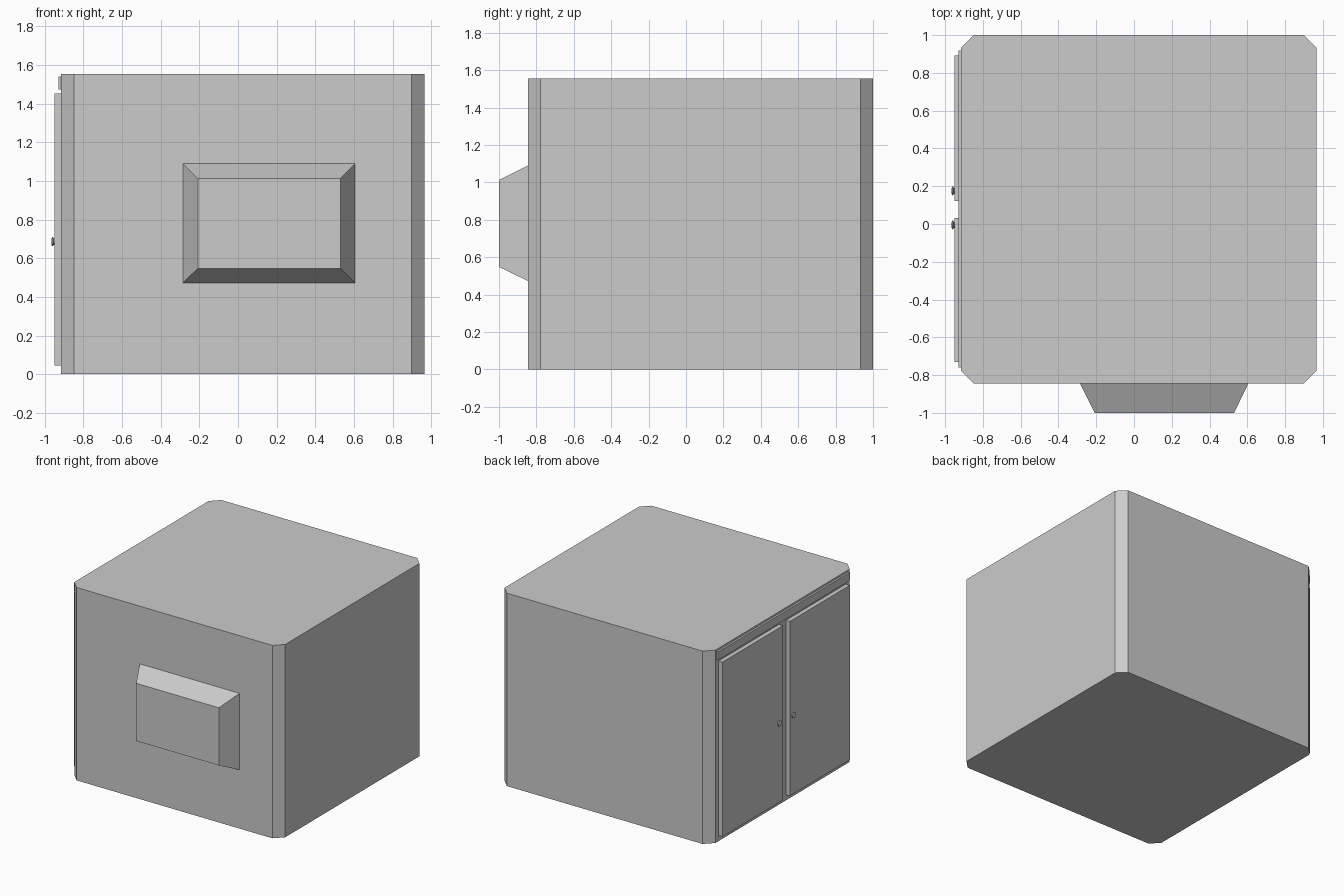
import bpy, bmesh, math

if "Cube" in bpy.data.objects:
    bpy.data.objects.remove(bpy.data.objects["Cube"])


def make(name, rings):
    """Solid skinned through rings of points with closed end caps."""
    bm = bmesh.new()
    loops = [[bm.verts.new(p) for p in r] for r in rings]
    n = len(loops[0])
    for a, b in zip(loops, loops[1:]):
        for i in range(n):
            j = (i + 1) % n
            bm.faces.new((a[i], a[j], b[j], b[i]))
    bm.faces.new(loops[0])
    bm.faces.new(loops[-1])
    bmesh.ops.recalc_face_normals(bm, faces=bm.faces)
    mesh = bpy.data.meshes.new(name)
    bm.to_mesh(mesh)
    bm.free()
    ob = bpy.data.objects.new(name, mesh)
    bpy.context.collection.objects.link(ob)
    return ob


def rect_y(x0, x1, z0, z1, y):
    return [(x0, y, z0), (x1, y, z0), (x1, y, z1), (x0, y, z1)]


def box(name, x0, x1, y0, y1, z0, z1):
    return make(name, [rect_y(x0, x1, z0, z1, y) for y in (y0, y1)])


X0, X1, Y0, Y1, H, C = -0.915, 0.965, -0.845, 1.0, 1.555, 0.067

# Cabinet body with chamfered vertical corners
outline = [(X0 + C, Y0), (X1 - C, Y0), (X1, Y0 + C), (X1, Y1 - C),
           (X1 - C, Y1), (X0 + C, Y1), (X0, Y1 - C), (X0, Y0 + C)]
make("cabinet_body", [[(x, y, z) for x, y in outline] for z in (0, H)])

# Tapered box on the front
make("front_housing", [rect_y(-0.285, 0.605, 0.473, 1.09, Y0),
                       rect_y(-0.208, 0.53, 0.548, 1.013, -1.0)])

# Trim strip above the doors
box("top_trim", -0.93, X0, -0.76, 0.918, 1.473, 1.54)

# Two doors, each with a round knob near the centre gap
for side, y0, y1, ky in (("front", -0.73, 0.033, -0.005),
                         ("back", 0.122, 0.892, 0.175)):
    box(side + "_door", -0.95, X0, y0, y1, 0.045, 1.452)
    profile = [(-0.949, 0.016), (-0.954, 0.016), (-0.957, 0.023),
               (-0.962, 0.023), (-0.965, 0.016)]
    knob = make(side + "_knob", [
        [(x, ky + r * math.cos(a * math.tau / 16), 0.686 + r * math.sin(a * math.tau / 16))
         for a in range(16)] for x, r in profile])
    bpy.ops.object.select_all(action='DESELECT')
    knob.select_set(True)
    bpy.context.view_layer.objects.active = knob
    bpy.ops.object.shade_smooth_by_angle(angle=math.radians(50))
